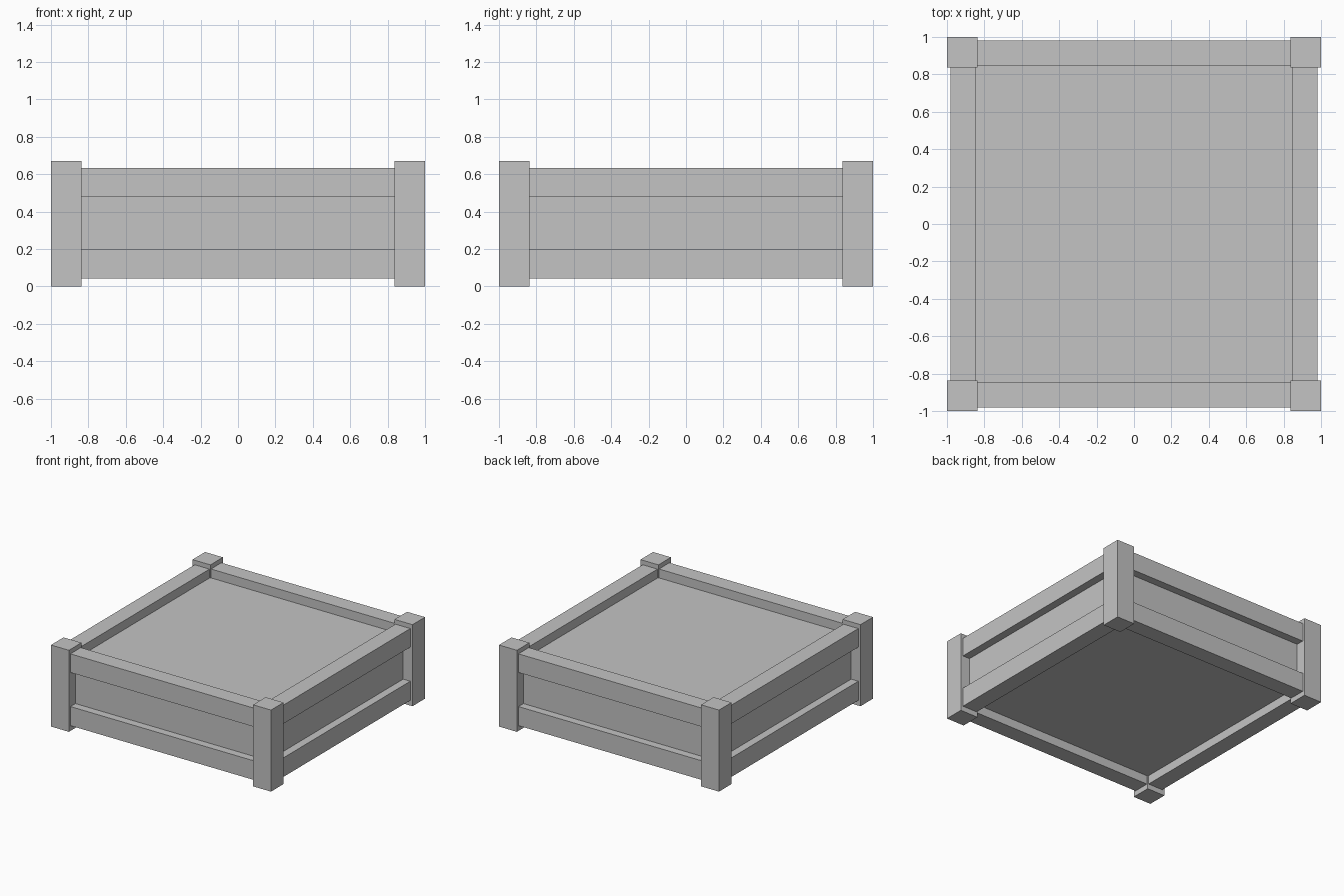
import bpy
import math
from mathutils import Matrix, Vector

cube = bpy.data.objects.get("Cube")
if cube:
    bpy.data.objects.remove(cube, do_unlink=True)

GREY = (0.55, 0.55, 0.55, 1.0)
grey = bpy.data.materials.new("plain_grey")
grey.use_nodes = True
grey.diffuse_color = GREY
grey.node_tree.nodes["Principled BSDF"].inputs["Base Color"].default_value = GREY


def box(name, low, high, turn=0.0):
    """Box between two corners, turned about the vertical axis through the centre."""
    low, high = Vector(low), Vector(high)
    bpy.ops.mesh.primitive_cube_add(size=1)
    obj = bpy.context.object
    obj.name = name
    place = Matrix.Translation((low + high) / 2) @ Matrix.Diagonal((*(high - low), 1))
    obj.data.transform(Matrix.Rotation(turn, 4, "Z") @ place)
    obj.data.materials.append(grey)
    return obj


POST_IN, HEIGHT = 0.837, 0.67
RAIL_OUT, RAIL_IN = 0.98, 0.845
PANEL = 0.915

# Recessed core panel
box("core_panel", (-PANEL, -PANEL, 0.115), (PANEL, PANEL, 0.56))

# Corner posts and the two rails on each side
corners = ("front_right", "front_left", "back_left", "back_right")
sides = ("front", "left", "back", "right")
for i in range(4):
    turn = i * math.pi / 2
    box(corners[i] + "_post", (-1, -1, 0), (-POST_IN, -POST_IN, HEIGHT), turn)
    for level, bottom, top in (("lower", 0.043, 0.2), ("upper", 0.48, 0.633)):
        box(f"{sides[i]}_{level}_rail", (-POST_IN, -RAIL_OUT, bottom),
            (POST_IN, -RAIL_IN, top), turn)
